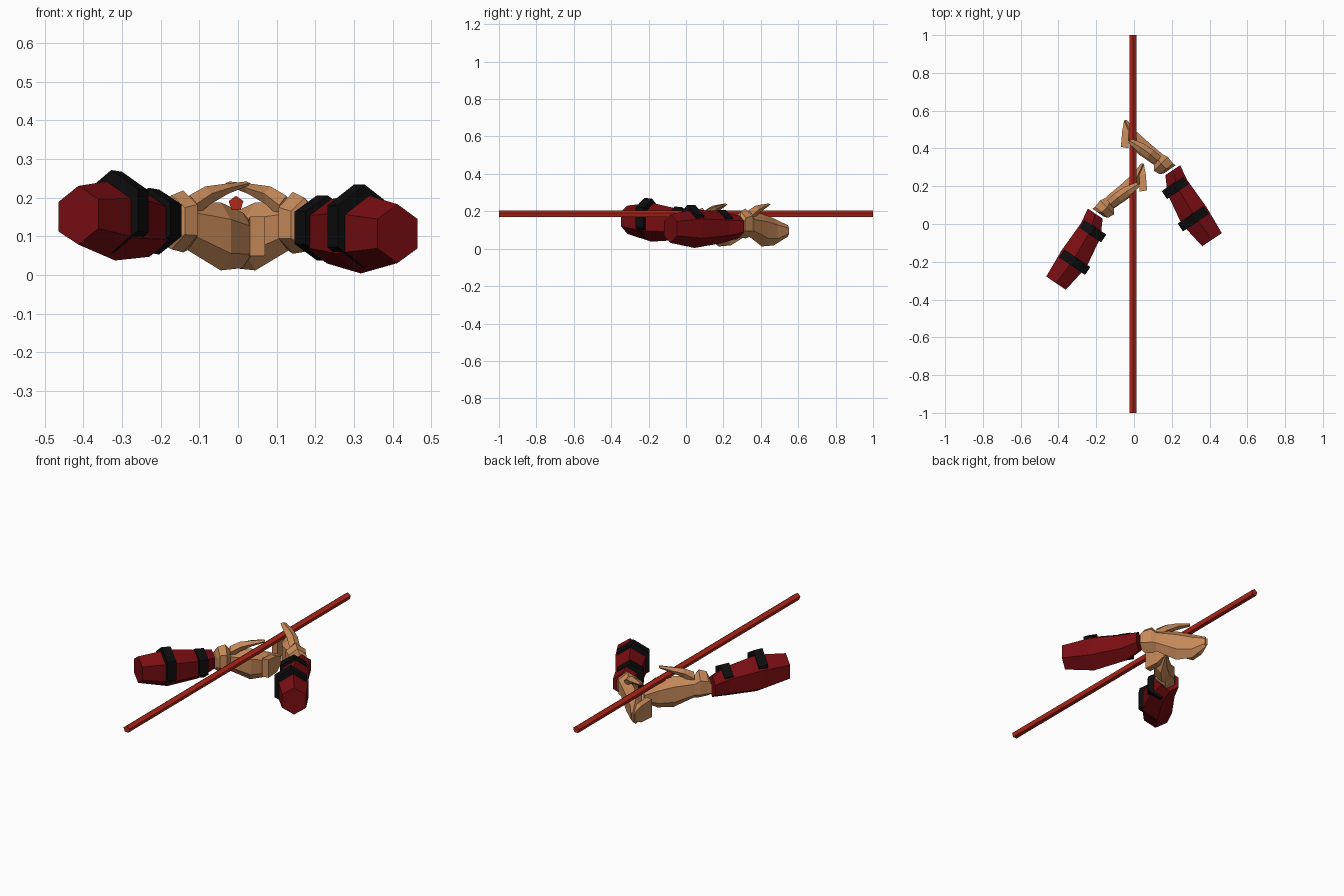
import bpy, bmesh, math
from mathutils import Vector

if "Cube" in bpy.data.objects:
    bpy.data.objects.remove(bpy.data.objects["Cube"])


def mat(name, col):
    m = bpy.data.materials.new(name)
    m.diffuse_color = (*col, 1)
    m.use_nodes = True
    m.node_tree.nodes["Principled BSDF"].inputs["Base Color"].default_value = m.diffuse_color
    return m


SKIN = mat("skin", (0.56, 0.25, 0.10))
RED = mat("sleeve_red", (0.19, 0.004, 0.006))
BLACK = mat("strap_black", (0.004, 0.004, 0.004))
WOOD = mat("staff_red", (0.45, 0.02, 0.01))


def place(p, left):
    # the left arm is the mirrored right arm, shifted toward the front and raised at the elbow
    if left:
        return Vector((-p.x, p.y - 0.23, p.z + 0.11 * max(0, 0.35 - p.y)))
    return p


def loft(name, stations, m, left=False, sides=6, turn=math.pi / 2):
    """Skin polygon rings: station = x, y, z, half width, half height, heading in degrees."""
    bm = bmesh.new()
    rings = []
    for x, y, z, hw, hh, head in stations:
        h = math.radians(head)
        side = Vector((math.sin(h), -math.cos(h), 0))
        ring = []
        for i in range(sides):
            a = turn + i * math.tau / sides
            p = Vector((x, y, z)) + side * math.cos(a) * hw + Vector((0, 0, math.sin(a) * hh))
            ring.append(bm.verts.new(place(p, left)))
        rings.append(ring)
    for r, q in zip(rings, rings[1:]):
        for i in range(sides):
            j = (i + 1) % sides
            bm.faces.new((r[i], r[j], q[j], q[i]))
    bm.faces.new(rings[0])
    bm.faces.new(rings[-1])
    bmesh.ops.recalc_face_normals(bm, faces=bm.faces)
    me = bpy.data.meshes.new(name)
    bm.to_mesh(me)
    bm.free()
    me.materials.append(m)
    ob = bpy.data.objects.new(name, me)
    bpy.context.collection.objects.link(ob)
    return ob


# five-sided staff
loft("staff", [(-0.005, y, 0.185, 0.02, 0.02, 90) for y in (-1, 1)], WOOD, sides=5)

AX = 124  # heading of the forearm, elbow to wrist
for left in (False, True):
    tag = "left_" if left else "right_"

    # padded sleeve
    loft(tag + "sleeve", [
        (0.205, 0.285, 0.118, 0.054, 0.060, AX),
        (0.230, 0.195, 0.112, 0.074, 0.082, AX),
        (0.318, 0.045, 0.108, 0.092, 0.104, AX),
        (0.413, -0.083, 0.107, 0.072, 0.076, AX)], RED, left)

    # straps standing proud on the top and inner side
    for name, x, y, z, hw, hh in (("wrist_strap", 0.218, 0.192, 0.122, 0.080, 0.084),
                                  ("elbow_strap", 0.314, 0.028, 0.126, 0.096, 0.108)):
        d = Vector((math.cos(math.radians(AX)), math.sin(math.radians(AX)))) * 0.025
        loft(tag + name, [(x + k * d.x, y + k * d.y, z, hw, hh, AX) for k in (-1, 1)], BLACK, left)

    # flared wrist, palm and knuckles
    loft(tag + "hand", [
        (0.190, 0.290, 0.120, 0.042, 0.050, 125),
        (0.172, 0.292, 0.130, 0.052, 0.070, 130),
        (0.142, 0.318, 0.135, 0.060, 0.080, 135),
        (0.130, 0.340, 0.125, 0.042, 0.062, 138),
        (0.045, 0.405, 0.100, 0.048, 0.088, 140),
        (-0.012, 0.470, 0.090, 0.036, 0.072, 135),
        (-0.046, 0.545, 0.095, 0.012, 0.030, 120)], SKIN, left)

    # fingers curled back under the staff
    loft(tag + "fingers", [
        (-0.044, 0.550, 0.095, 0.010, 0.026, 260),
        (-0.045, 0.490, 0.095, 0.025, 0.066, 260),
        (-0.050, 0.405, 0.100, 0.028, 0.072, 260)], SKIN, left, 4, math.pi / 4)

    # thumb arching over the staff
    loft(tag + "thumb", [
        (0.125, 0.335, 0.170, 0.030, 0.035, 140),
        (0.085, 0.370, 0.203, 0.030, 0.026, 140),
        (0.035, 0.405, 0.222, 0.028, 0.014, 140),
        (-0.022, 0.440, 0.236, 0.015, 0.006, 140)], SKIN, left, 5)
